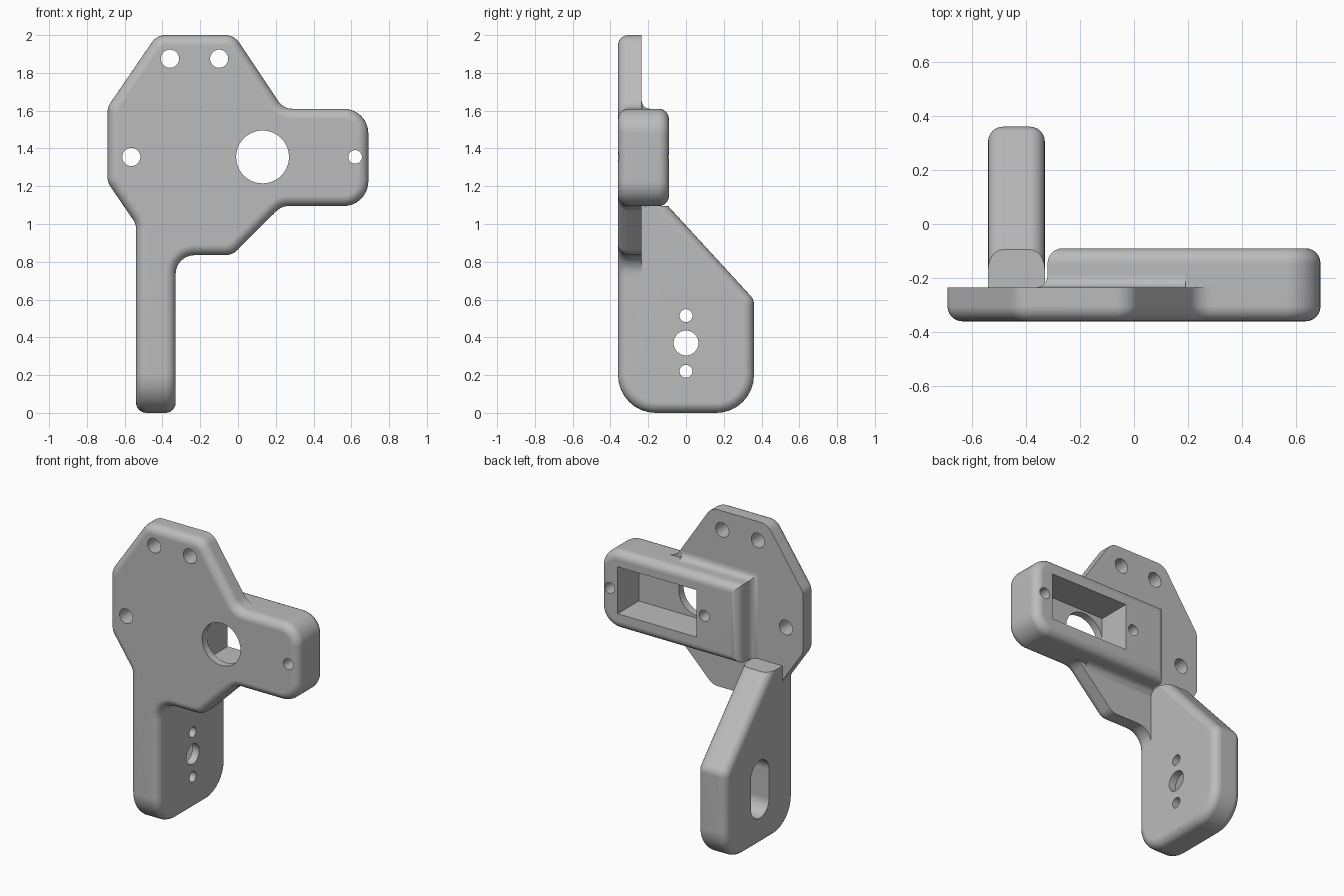
import bpy, bmesh, math
from mathutils import Vector

if "Cube" in bpy.data.objects:
    bpy.data.objects.remove(bpy.data.objects["Cube"], do_unlink=True)

FRONT, BACK, BOX_BACK = -0.36, -0.235, -0.09
RIM = 0.055

grey = bpy.data.materials.new("plain_grey")
grey.use_nodes = True
grey.diffuse_color = (0.5, 0.5, 0.5, 1)
grey.node_tree.nodes["Principled BSDF"].inputs["Base Color"].default_value = (0.5, 0.5, 0.5, 1)


def rounded(corners, steps=8):
    """Turn (a, b, radius) corners into an outline with arcs."""
    out = []
    for i, (a, b, r) in enumerate(corners):
        p = Vector((a, b))
        u = (Vector(corners[i - 1][:2]) - p).normalized()
        v = (Vector(corners[(i + 1) % len(corners)][:2]) - p).normalized()
        if r == 0:
            out.append(p)
            continue
        half = u.angle(v) / 2
        centre = p + (u + v).normalized() * r / math.sin(half)
        s = p + u * r / math.tan(half) - centre
        e = p + v * r / math.tan(half) - centre
        total = s.angle(e)
        for k in range(steps + 1):
            t = k / steps
            out.append(centre + (s * math.sin((1 - t) * total) + e * math.sin(t * total)) / math.sin(total))
    return out


def make_object(name, bm):
    bmesh.ops.recalc_face_normals(bm, faces=bm.faces)
    mesh = bpy.data.meshes.new(name)
    bm.to_mesh(mesh)
    bm.free()
    mesh.materials.append(grey)
    obj = bpy.data.objects.new(name, mesh)
    bpy.context.scene.collection.objects.link(obj)
    return obj


def prism(name, outline, axis, start, end, round_start=False, round_end=False):
    """Extrude an outline along x or y, optionally rounding the cap rims."""
    bm = bmesh.new()
    rings = []
    for d in (start, end):
        rings.append([bm.verts.new((d, a, b) if axis == "x" else (a, d, b)) for a, b in outline])
    caps = [bm.faces.new(ring) for ring in rings]
    n = len(outline)
    for i in range(n):
        j = (i + 1) % n
        bm.faces.new((rings[0][i], rings[0][j], rings[1][j], rings[1][i]))
    bmesh.ops.recalc_face_normals(bm, faces=bm.faces)
    edges = [e for cap, use in zip(caps, (round_start, round_end)) if use for e in cap.edges]
    if edges:
        bmesh.ops.bevel(bm, geom=edges, offset=RIM, offset_type="OFFSET", segments=6,
                        profile=0.5, affect="EDGES", clamp_overlap=False)
    return make_object(name, bm)


def rect(a0, a1, b0, b1, r=0):
    return rounded([(a0, b0, r), (a1, b0, r), (a1, b1, r), (a0, b1, r)])


def circle(a, b, r, n=40):
    return [(a + r * math.cos(2 * math.pi * i / n), b + r * math.sin(2 * math.pi * i / n))
            for i in range(n)]


def cut(obj, outline, axis, start, end):
    cutter = prism("cutter", outline, axis, start, end)
    cutter.hide_render = True
    mod = obj.modifiers.new("cut", "BOOLEAN")
    mod.operation, mod.solver, mod.object = "DIFFERENCE", "EXACT", cutter
    bpy.context.view_layer.objects.active = obj
    bpy.ops.object.modifier_apply(modifier=mod.name)
    bpy.data.objects.remove(cutter, do_unlink=True)


# Front plate, with the strip that runs down into the leg
plate = prism("front_plate", rounded([
    (-0.43, 2, 0.09), (-0.02, 2, 0.09), (0.24, 1.61, 0.09), (0.69, 1.61, 0.13),
    (0.69, 1.095, 0.13), (0.23, 1.095, 0.09), (-0.03, 0.835, 0.09), (-0.33, 0.835, 0.1),
    (-0.33, 0.5, 0), (-0.54, 0.5, 0), (-0.54, 1.0, 0.08), (-0.69, 1.22, 0.08),
    (-0.69, 1.62, 0.08)]), "y", FRONT, BACK, round_start=True)
JOIN = 0.72
cut(plate, rect(-0.7, 0, 0.3, JOIN), "y", -0.5, 0)
for x, z, r in ((-0.36, 1.875, 0.048), (-0.1, 1.875, 0.048), (-0.565, 1.355, 0.048),
                (0.62, 1.355, 0.036), (0.13, 1.355, 0.14)):
    cut(plate, circle(x, z, r), "y", -0.5, 0)

# Housing on the back of the plate
housing = prism("rear_housing", rounded([
    (-0.32, 1.095, 0), (0.69, 1.095, 0.13), (0.69, 1.61, 0.13), (-0.32, 1.61, 0)]),
    "y", BACK, BOX_BACK, round_end=True)
cut(housing, circle(0.62, 1.355, 0.036), "y", -0.5, 0.1)
cut(housing, circle(-0.07, 1.355, 0.036), "y", -0.22, 0.1)

# Pocket through the housing and partly into the plate
pocket = rect(-0.012, 0.562, 1.2, 1.51)
cut(housing, pocket, "y", -0.5, 0.1)
cut(plate, pocket, "y", -0.31, 0.1)

# Concave fillet where the housing meets the plate
bm = bmesh.new()
cove, last = 0.045, None
for k in range(8):
    t = math.pi / 2 * k / 7
    e, y = cove * (1 - math.sin(t)), BACK + cove * (1 - math.cos(t))
    path = [(0.19, 1.095 - e), (-0.32 - e, 1.095 - e), (-0.32 - e, 1.61 + e), (0.19, 1.61 + e)]
    ring = [bm.verts.new((x, y, z)) for x, z in path]
    if last:
        for i in range(3):
            bm.faces.new((last[i], last[i + 1], ring[i + 1], ring[i]))
    last = ring
fillet = make_object("housing_fillet", bm)

# Leg, a thick side plate with a flat cut top
leg = prism("side_leg", rounded([
    (FRONT, 0, 0.2), (0.36, 0, 0.2), (0.36, 0.6, 0.07), (FRONT, 1.384, 0)]),
    "x", -0.54, -0.33, round_start=True, round_end=True)
cut(leg, rect(-0.6, 0.6, 1.095, 1.6), "x", -0.8, 0)
cut(leg, rect(-0.6, BACK, JOIN, 1.6), "x", -0.8, 0)

# Slot on the outer face and three holes through to the inner face
cut(leg, rect(-0.095, 0.095, 0.18, 0.56, 0.0945), "x", -0.7, -0.38)
for z, r in ((0.22, 0.034), (0.37, 0.066), (0.515, 0.034)):
    cut(leg, circle(0, z, r), "x", -0.7, 0)

# Smooth shading with crisp edges and flat faces
for obj in (plate, housing, fillet, leg):
    bpy.ops.object.select_all(action="DESELECT")
    obj.select_set(True)
    bpy.context.view_layer.objects.active = obj
    bpy.ops.object.shade_smooth_by_angle(angle=math.radians(30))
    weighted = obj.modifiers.new("flat_faces", "WEIGHTED_NORMAL")
    weighted.keep_sharp = True
